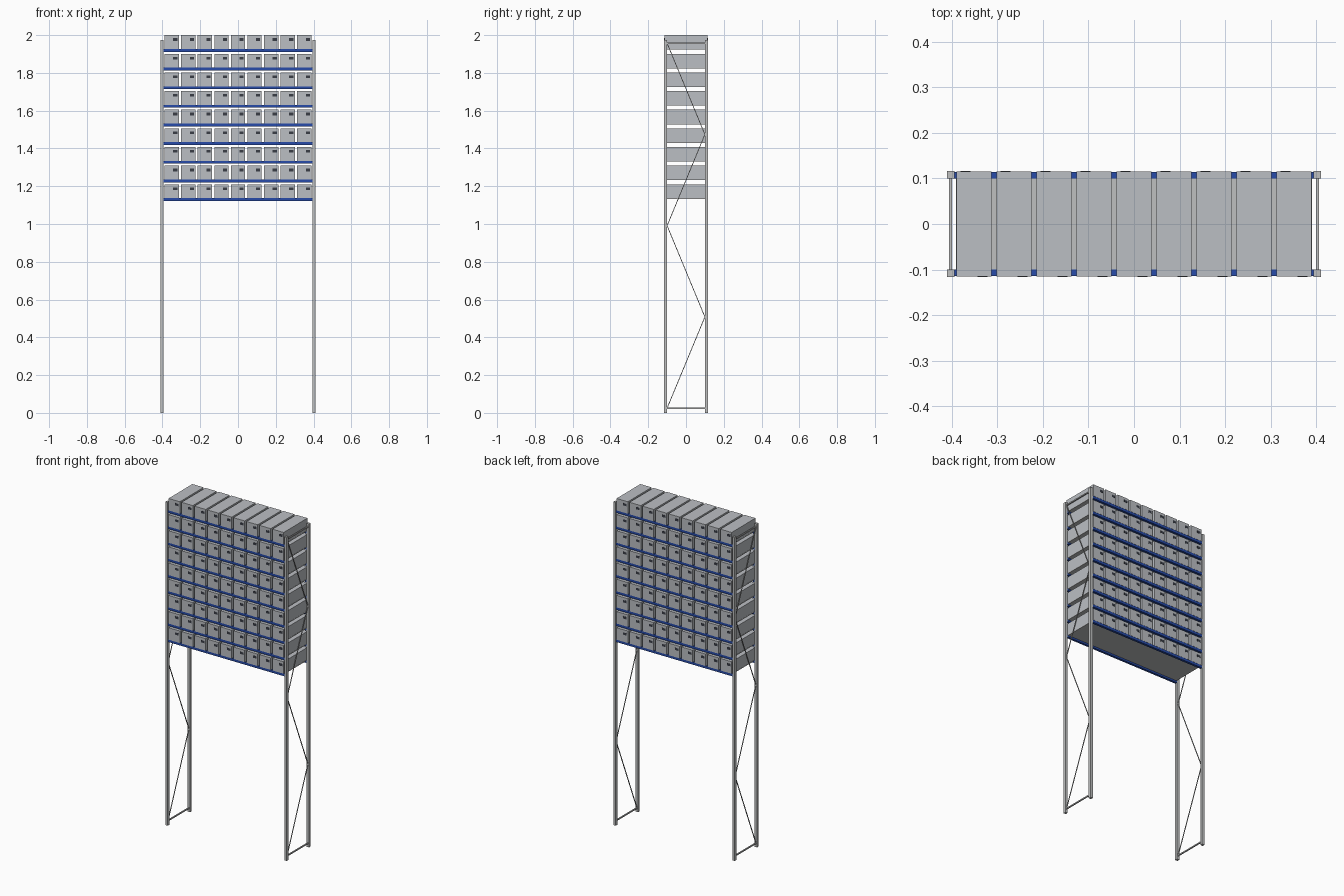
import bpy
import bmesh
from mathutils import Matrix, Vector

if "Cube" in bpy.data.objects:
    bpy.data.objects.remove(bpy.data.objects["Cube"], do_unlink=True)


def material(name, color):
    m = bpy.data.materials.new(name)
    m.use_nodes = True
    m.diffuse_color = (*color, 1)
    m.node_tree.nodes["Principled BSDF"].inputs["Base Color"].default_value = (*color, 1)
    return m


BOX_GREY = material("box grey", (0.50, 0.52, 0.55))
STEEL = material("galvanised steel", (0.52, 0.53, 0.53))
BLUE = material("beam blue", (0.02, 0.07, 0.40))
DARK = material("label dark", (0.04, 0.045, 0.06))


def add_block(bm, lo, hi):
    """Axis-aligned block between two corners."""
    lo, hi = Vector(lo), Vector(hi)
    bmesh.ops.create_cube(bm, size=1, matrix=Matrix.Translation((lo + hi) / 2)
                          @ Matrix.Diagonal((*(hi - lo), 1)))


def add_bar(bm, a, b, width):
    """Thin square bar from a to b."""
    a, b = Vector(a), Vector(b)
    d = b - a
    bmesh.ops.create_cube(bm, size=1, matrix=Matrix.Translation((a + b) / 2)
                          @ d.to_track_quat('Z', 'Y').to_matrix().to_4x4()
                          @ Matrix.Diagonal((width, width, d.length, 1)))


def finish(name, bm, mat):
    mesh = bpy.data.meshes.new(name)
    bm.to_mesh(mesh)
    bm.free()
    mesh.materials.append(mat)
    obj = bpy.data.objects.new(name, mesh)
    bpy.context.collection.objects.link(obj)
    return obj


# Main dimensions
ROWS, COLS = 9, 9
BASE, ROW_PITCH, COL_PITCH = 1.137, 0.0987, 0.0877
BOX_W, BOX_H = 0.076, 2 - BASE - 8 * ROW_PITCH
DEPTH = 0.115
POST_IN, POST_OUT, POST_TOP = 0.394, 0.41, 1.975

# End frames: two posts, top and bottom ties and zigzag bracing
for side, label in ((1, "left"), (-1, "right")):
    posts = bmesh.new()
    for front in (-1, 1):
        xs = sorted((side * POST_IN, side * POST_OUT))
        ys = sorted((front * 0.1, front * (DEPTH + 0.001)))
        add_block(posts, (xs[0], ys[0], 0), (xs[1], ys[1], POST_TOP))
    finish(label + "_posts", posts, STEEL)

    braces = bmesh.new()
    x = side * 0.402
    for z in (0.024, 1.957):
        add_bar(braces, (x, -0.103, z), (x, 0.103, z), 0.007)
    zigzag = [(x, -0.1 if i % 2 == 0 else 0.1, 0.025 + i * 0.483) for i in range(5)]
    for a, b in zip(zigzag, zigzag[1:]):
        add_bar(braces, a, b, 0.004)
    finish(label + "_braces", braces, STEEL)

# Shelf levels: beams, panel, boxes and label plates
for row in range(ROWS):
    z = BASE + row * ROW_PITCH
    beams, shelf, boxes, labels = (bmesh.new() for _ in range(4))
    for front in (-1, 1):
        ys = sorted((front * 0.1, front * (DEPTH - 0.001)))
        add_block(beams, (-POST_IN, ys[0], z - 0.015), (POST_IN, ys[1], z))
    add_block(shelf, (-0.39, -0.1, z - 0.004), (0.39, 0.1, z))
    for col in range(COLS):
        x = (col - (COLS - 1) / 2) * COL_PITCH
        add_block(boxes, (x - BOX_W / 2, -DEPTH, z), (x + BOX_W / 2, DEPTH, z + BOX_H))
        # Upper right corner as seen from each end of the box
        for front in (-1, 1):
            cx, y = x - front * 0.019, front * DEPTH
            top = z + BOX_H - 0.016
            add_block(labels, (cx - 0.011, y - 0.001, top - 0.014),
                      (cx + 0.011, y + 0.001, top))
    n = str(row + 1)
    finish("shelf_beams_" + n, beams, BLUE)
    finish("shelf_panel_" + n, shelf, STEEL)
    finish("storage_boxes_" + n, boxes, BOX_GREY)
    finish("box_labels_" + n, labels, DARK)
